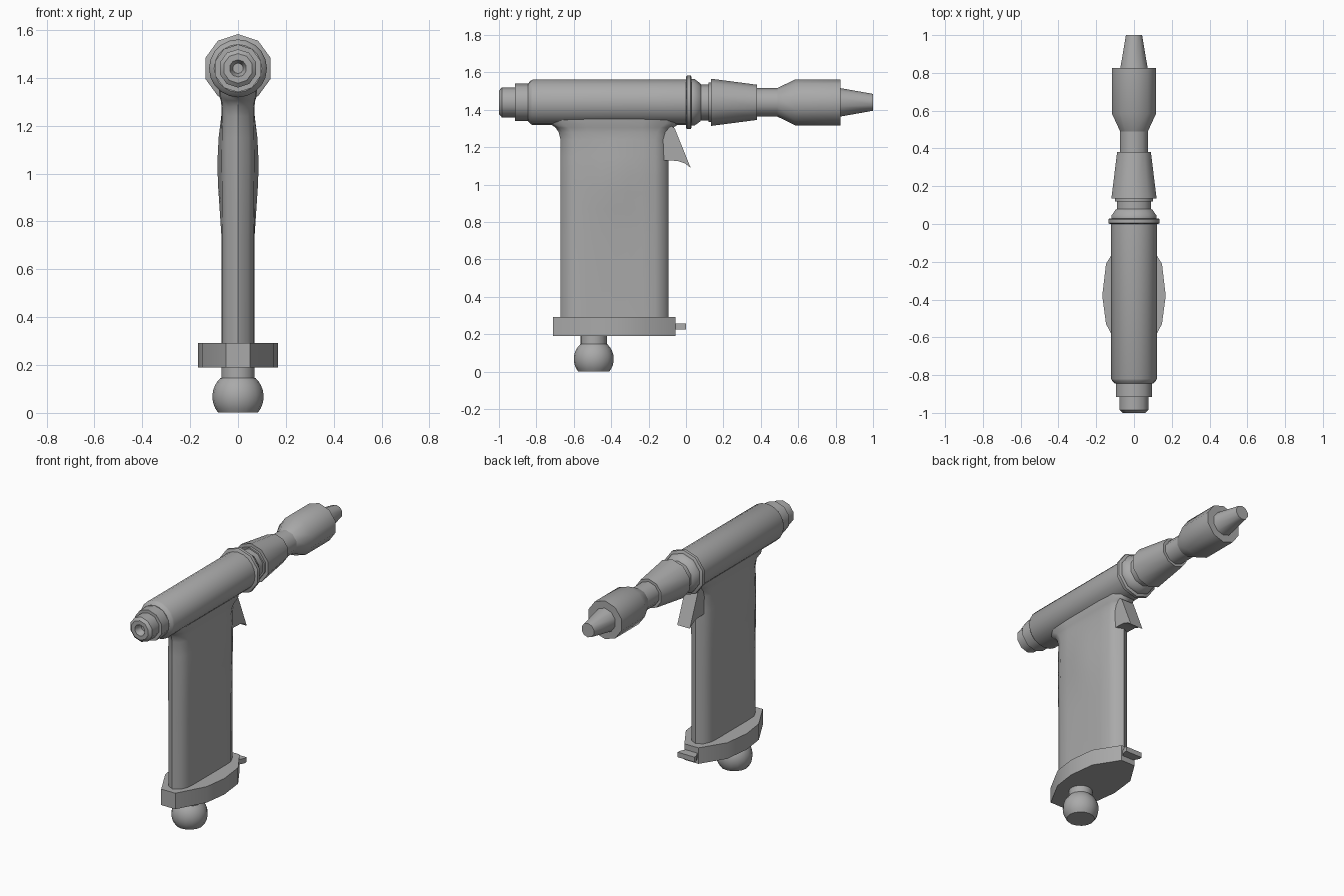
import bpy, bmesh, math

cube = bpy.data.objects.get("Cube")
if cube:
    bpy.data.objects.remove(cube, do_unlink=True)

grey = bpy.data.materials.new("mid grey")
grey.use_nodes = True
grey.diffuse_color = (0.4, 0.4, 0.4, 1)
grey.node_tree.nodes["Principled BSDF"].inputs["Base Color"].default_value = (0.4, 0.4, 0.4, 1)

AXIS_Z = 1.44


def loft(name, rings, angle=40):
    """Skin closed rings of points, cap both ends."""
    bm = bmesh.new()
    rows = [[bm.verts.new(p) for p in ring] for ring in rings]
    n = len(rows[0])
    for a, b in zip(rows, rows[1:]):
        for i in range(n):
            j = (i + 1) % n
            bm.faces.new((a[i], a[j], b[j], b[i]))
    bm.faces.new(rows[0])
    bm.faces.new(rows[-1])
    bmesh.ops.recalc_face_normals(bm, faces=bm.faces)
    mesh = bpy.data.meshes.new(name)
    bm.to_mesh(mesh)
    bm.free()
    mesh.materials.append(grey)
    obj = bpy.data.objects.new(name, mesh)
    bpy.context.collection.objects.link(obj)
    bpy.ops.object.select_all(action='DESELECT')
    obj.select_set(True)
    bpy.context.view_layer.objects.active = obj
    bpy.ops.object.shade_smooth_by_angle(angle=math.radians(angle))
    return obj


def circle(r, sides):
    return [(r * math.sin(math.tau * i / sides), r * math.cos(math.tau * i / sides))
            for i in range(sides)]


def lathe_y(name, profile, sides=10):
    return loft(name, [[(x, y, AXIS_Z + z) for x, z in circle(r, sides)] for y, r in profile])


def lathe_z(name, profile, cy, sides=16):
    return loft(name, [[(x, cy + y, z) for x, y in circle(r, sides)] for z, r in profile])


# Rear cap with recessed hole
lathe_y("rear_cap", [(-0.955, 0.022), (-0.985, 0.03), (-1, 0.036), (-1, 0.062),
                     (-0.985, 0.08), (-0.915, 0.08)])
lathe_y("rear_collar", [(-0.915, 0.05), (-0.915, 0.1), (-0.83, 0.1)])

# Main barrel and flange
lathe_y("barrel", [(-0.845, 0.1), (-0.83, 0.116), (-0.82, 0.121), (0.005, 0.121)], 20)
lathe_y("flange", [(0, 0.135), (0.005, 0.143), (0.025, 0.143), (0.03, 0.135)])
lathe_y("front_neck", [(0.03, 0.125), (0.045, 0.125), (0.075, 0.103), (0.08, 0.096),
                       (0.12, 0.096), (0.12, 0.105), (0.135, 0.105)])

# Sleeve, shaft, chuck and nozzle
lathe_y("tapered_sleeve", [(0.135, 0.126), (0.38, 0.094)])
lathe_y("shaft", [(0.37, 0.077), (0.5, 0.077)])
lathe_y("chuck", [(0.49, 0.077), (0.585, 0.123), (0.825, 0.123)])
lathe_y("nozzle", [(0.82, 0.077), (1.0, 0.045)])

# Grip: rounded section, palm swell on the sides, flare under the barrel
GRIP_Y = -0.3825


def grip_ring(z, half_len, half_wide, swell):
    quarter = [(half_wide * 0.62, half_len - 0.022), (half_wide * 0.95, half_len - 0.07),
               (half_wide, 0.15), (half_wide + swell, 0.07)]
    right = [(0, half_len)] + quarter + [(half_wide + swell, 0)]
    right += [(x, -y) for x, y in reversed(quarter)] + [(0, -half_len)]
    left = [(-x, y) for x, y in reversed(right[1:-1])]
    return [(x, GRIP_Y + y, z) for x, y in right + left]


loft("grip", [grip_ring(*row) for row in [
    (0.27, 0.288, 0.068, 0), (0.72, 0.288, 0.068, 0), (0.87, 0.288, 0.07, 0.008),
    (0.96, 0.288, 0.071, 0.013), (1.05, 0.288, 0.072, 0.014), (1.15, 0.288, 0.071, 0.01),
    (1.24, 0.288, 0.068, 0.002), (1.28, 0.298, 0.069, 0), (1.305, 0.315, 0.072, 0),
    (1.325, 0.345, 0.078, 0), (1.38, 0.36, 0.08, 0)]])


def prism(name, outline, low, high, place, angle=30):
    return loft(name, [[place(a, b, h) for a, b in outline] for h in (low, high)], angle)


def upright(a, b, h):
    return (a, b, h)


def sideways(a, b, h):
    return (h, a, b)


# Base plate with locking tab
half = [(0.05, -0.71), (0.148, -0.53), (0.168, -0.38), (0.148, -0.21), (0.05, -0.055)]
outline = half + [(-x, y) for x, y in reversed(half)]
prism("base_plate", outline, 0.19, 0.293, upright)
tab = [(0.03, -0.1), (0.035, -0.07), (0.06, -0.02), (0.06, 0)]
prism("base_tab", tab + [(-x, y) for x, y in reversed(tab)], 0.225, 0.257, upright)

# Trigger with hooked tip
prism("trigger", [(-0.1, 1.33), (-0.06, 1.3), (0.025, 1.09), (-0.005, 1.113), (-0.045, 1.127),
                  (-0.125, 1.13), (-0.125, 1.24)], -0.045, 0.045, sideways)

# Ball foot under the base
BALL = [(0.068 + 0.107 * math.sin(t), 0.107 * math.cos(t))
        for t in [math.radians(-39 + 10.8 * i) for i in range(9)]]
lathe_z("ball_foot", BALL, -0.493)
lathe_z("foot_neck", [(0.11, 0.07), (0.2, 0.07)], -0.493)
